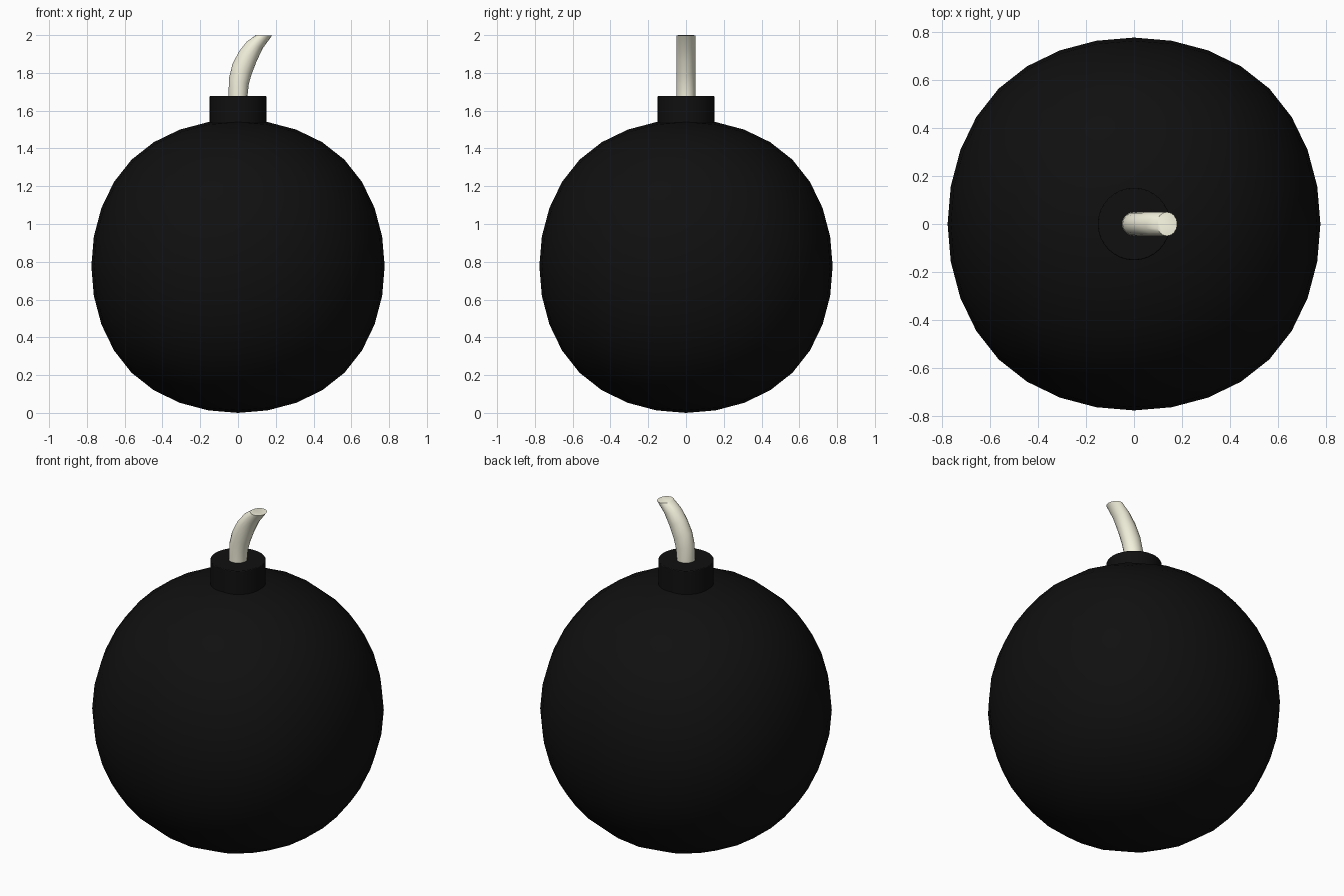
import bpy, bmesh, math
from mathutils import Vector

if "Cube" in bpy.data.objects:
    bpy.data.objects.remove(bpy.data.objects["Cube"])


def material(name, rgb):
    m = bpy.data.materials.new(name)
    m.diffuse_color = (*rgb, 1)
    m.use_nodes = True
    m.node_tree.nodes["Principled BSDF"].inputs["Base Color"].default_value = m.diffuse_color
    return m


black = material("black_iron", (0.005, 0.005, 0.005))
cream = material("cream_cord", (0.9, 0.88, 0.72))

# Round body: a subdivided cube, slightly fuller towards the cube's edges
R = 0.7765
bpy.ops.mesh.primitive_cube_add(size=2 * R / 0.8395, location=(0, 0, R))
body = bpy.context.object
body.name = "round_body"
body.data.materials.append(black)
sub = body.modifiers.new("Subdivision", 'SUBSURF')
sub.levels = sub.render_levels = 3
bpy.ops.object.shade_smooth()

# Neck: short collar with a tiny bevel
bpy.ops.mesh.primitive_cylinder_add(vertices=32, radius=0.151, depth=0.177,
                                    location=(0, 0, 1.5885))
neck = bpy.context.object
neck.name = "neck_collar"
neck.data.materials.append(black)
bev = neck.modifiers.new("Bevel", 'BEVEL')
bev.width = 0.004
bev.segments = 2
bpy.ops.object.shade_smooth_by_angle(angle=math.radians(30))

# Fuse: rings given by their left and right points in the x-z plane
rings = [((-0.05, 1.58), (0.05, 1.58)),
         ((-0.05, 1.677), (0.05, 1.677)),
         ((-0.048, 1.77), (0.057, 1.74)),
         ((-0.03, 1.845), (0.071, 1.79)),
         ((0.006, 1.915), (0.098, 1.86)),
         ((0.046, 1.965), (0.131, 1.93)),
         ((0.095, 2.0), (0.18, 1.997))]
N = 16
bm = bmesh.new()
loops = []
for (lx, lz), (rx, rz) in rings:
    left, right = Vector((lx, 0, lz)), Vector((rx, 0, rz))
    mid, half = (left + right) / 2, (right - left) / 2
    loops.append([bm.verts.new(mid + half * math.cos(a) + Vector((0, 0.05 * math.sin(a), 0)))
                  for a in (2 * math.pi * i / N for i in range(N))])
for lo, hi in zip(loops, loops[1:]):
    for i in range(N):
        j = (i + 1) % N
        bm.faces.new((lo[i], lo[j], hi[j], hi[i]))
bm.faces.new(loops[0][::-1])
bm.faces.new(loops[-1])
mesh = bpy.data.meshes.new("fuse")
bm.to_mesh(mesh)
bm.free()
fuse = bpy.data.objects.new("fuse", mesh)
bpy.context.collection.objects.link(fuse)
mesh.materials.append(cream)
bpy.ops.object.select_all(action='DESELECT')
fuse.select_set(True)
bpy.context.view_layer.objects.active = fuse
bpy.ops.object.shade_smooth_by_angle(angle=math.radians(40))
